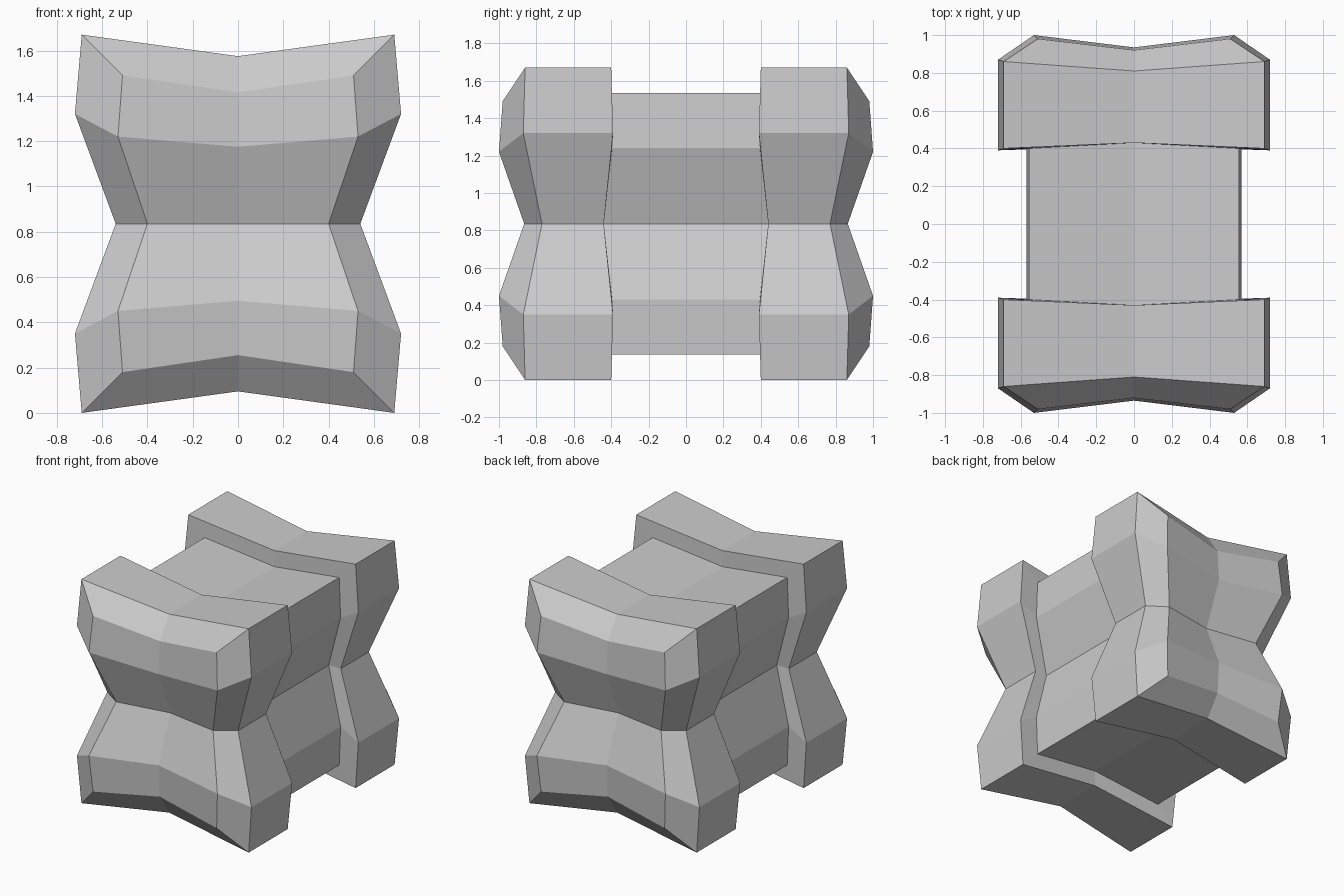
import bpy
import bmesh

default_cube = bpy.data.objects.get("Cube")
if default_cube:
    bpy.data.objects.remove(default_cube, do_unlink=True)

# Single plain material
grey = bpy.data.materials.new("light_grey")
grey.use_nodes = True
colour = (0.6, 0.6, 0.6, 1)
grey.diffuse_color = colour
grey.node_tree.nodes["Principled BSDF"].inputs["Base Color"].default_value = colour

# Quarter sections from top centre, over the corner, down to the waist (x, y, z)
bar_middle = [(0, 0, .62), (.555, 0, .70), (.57, 0, .405), (.44, 0, 0)]
bar_end = [(0, -.43, .62), (.555, -.40, .70), (.57, -.395, .405), (.44, -.44, 0)]
block_inner = [(0, -.43, .74), (.69, -.40, .835), (.72, -.39, .485), (.54, -.44, 0)]
block_outer = [(0, -.81, .74), (.69, -.86, .835), (.72, -.87, .485), (.54, -.77, 0)]
face_rim = [(0, -.92, .58), (.51, -.98, .655), (.53, -1, .385), (.40, -.865, 0)]
face_centre = [(0, -.935, .34), (0, -.80, 0)]

bm = bmesh.new()
rings = [[bm.verts.new(p) for p in ring]
         for ring in (bar_middle, bar_end, block_inner, block_outer, face_rim)]

# Skin neighbouring sections
for a, b in zip(rings, rings[1:]):
    for i in range(3):
        bm.faces.new((a[i], b[i], b[i + 1], a[i + 1]))

# Close the end face: upper brow and lower slope
top, corner, cheek, waist = rings[-1]
mid, low = [bm.verts.new(p) for p in face_centre]
bm.faces.new((top, mid, cheek, corner))
bm.faces.new((mid, low, waist, cheek))
bmesh.ops.recalc_face_normals(bm, faces=bm.faces)
# Make the winding point outwards, judged by the upper surface
bm.normal_update()
bm.faces.ensure_lookup_table()
if bm.faces[0].normal.z < 0:
    bmesh.ops.reverse_faces(bm, faces=bm.faces)

mesh = bpy.data.meshes.new("notched_block")
bm.to_mesh(mesh)
bm.free()
mesh.materials.append(grey)
block = bpy.data.objects.new("notched_block", mesh)
bpy.context.collection.objects.link(block)
block.location.z = 0.835

# Mirror the octant across all three planes
mirror = block.modifiers.new("mirror", 'MIRROR')
mirror.use_axis = (True, True, True)
mirror.use_clip = True
mirror.merge_threshold = 0.001
